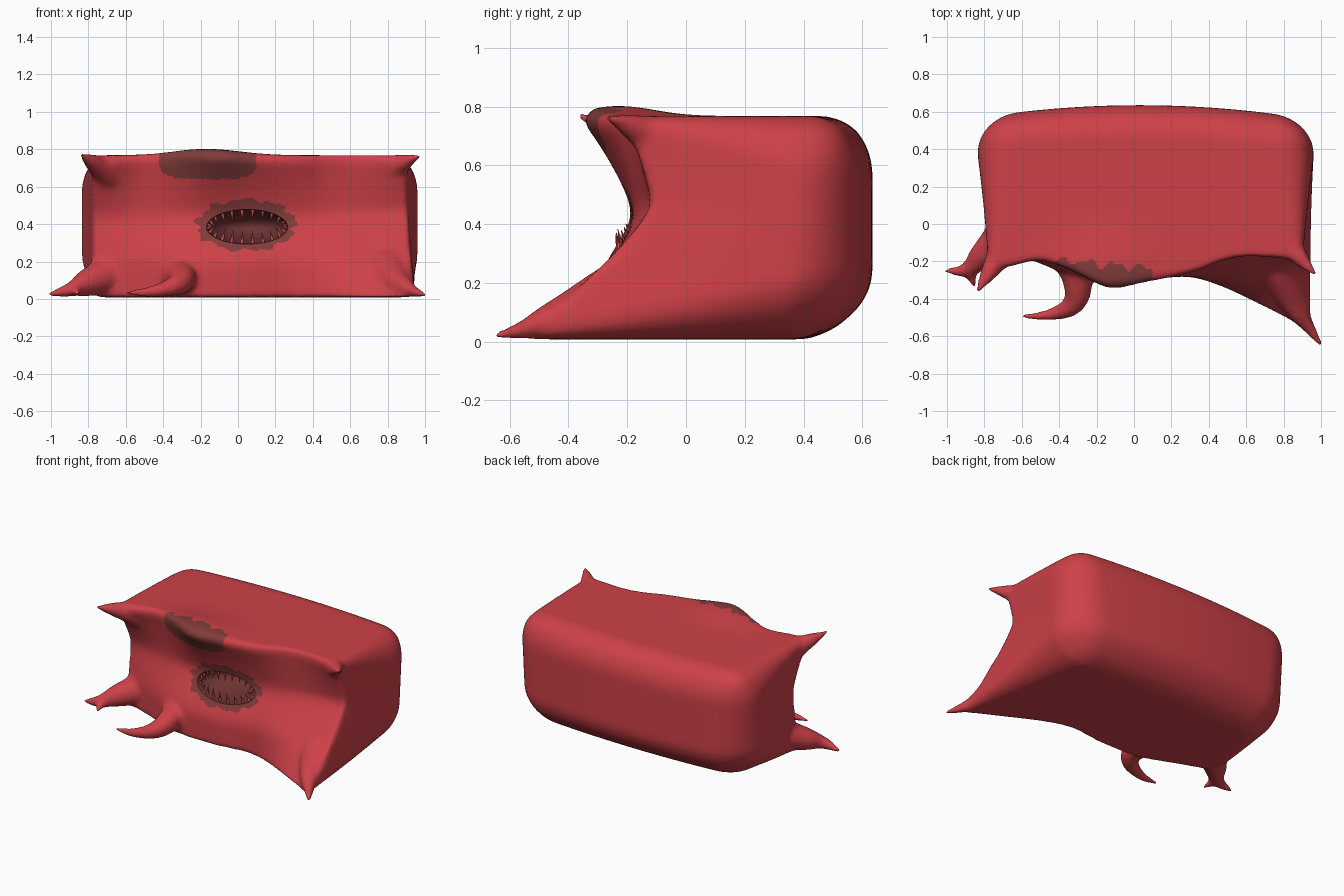
import bpy, bmesh, math, random
from mathutils import Vector

random.seed(4)
cube = bpy.data.objects.get("Cube")
if cube:
    bpy.data.objects.remove(cube)


def material(name, rgb):
    m = bpy.data.materials.new(name)
    m.use_nodes = True
    m.diffuse_color = (*rgb, 1)
    m.node_tree.nodes["Principled BSDF"].inputs["Base Color"].default_value = (*rgb, 1)
    return m


RED = material("flesh red", (0.61, 0.053, 0.065))
BROWN = material("scab brown", (0.22, 0.045, 0.042))
DARK = material("mouth dark red", (0.15, 0.032, 0.032))
TOOTH = material("tooth red", (0.62, 0.08, 0.08))


def add_object(name, mesh):
    ob = bpy.data.objects.new(name, mesh)
    bpy.context.collection.objects.link(ob)
    return ob


def baked(ob):
    """Mesh of an object with its modifiers applied."""
    bpy.context.view_layer.update()
    return bpy.data.meshes.new_from_object(
        ob.evaluated_get(bpy.context.evaluated_depsgraph_get()))


def clamp(v, lo=0.0, hi=1.0):
    return max(lo, min(hi, v))


def along(table, x):
    """Smooth curve through (x, value) pairs."""
    x = clamp(x, table[0][0], table[-1][0])
    last = len(table) - 1
    i = max(k for k in range(last) if table[k][0] <= x)

    def slope(k):
        (a, p), (b, q) = table[max(k - 1, 0)], table[min(k + 1, last)]
        return (q - p) / (b - a)

    (a, p), (b, q) = table[i], table[i + 1]
    w = b - a
    t = (x - a) / w
    blend = t * t * (3 - 2 * t)
    return (p + (q - p) * blend + w * t * (1 - t) ** 2 * slope(i)
            - w * t * t * (1 - t) * slope(i + 1))


# Front rim depth along the upper lip, the hollow and the lower lip
TOP = [(-.85, -.26), (-.72, -.24), (-.55, -.20), (-.38, -.25), (-.15, -.355),
       (.05, -.325), (.35, -.26), (.5, -.2), (.65, -.175), (.93, -.2)]
MID = [(-.8, -.09), (-.3, -.17), (.3, -.17), (.92, -.11)]
LOW = [(-.8, -.12), (-.6, -.19), (-.3, -.29), (.0, -.305), (.35, -.295), (.95, -.59)]


def front(x, z):
    h = clamp(z / 0.77)
    mid = along(MID, x)
    up = clamp((h - 0.54) / 0.42) ** 1.4 * (1 - 0.22 * clamp((h - 0.92) / 0.08) ** 2)
    t = clamp((0.62 - h) / 0.62)
    k = clamp(1.5 * t)
    belly = k * k * (3 - 2 * k)
    side = clamp((x - 0.25) / 0.5)
    low = belly + (t ** 1.25 - belly) * side
    return mid + (along(TOP, x) - mid) * up + (along(LOW, x) - mid) * low


# Body: rounded block whose front is pushed into a hollow
LO, HI = Vector((-.835, -.2, .008)), Vector((.96, .635, .768))
bm = bmesh.new()
bmesh.ops.create_cube(bm, size=1)
bmesh.ops.subdivide_edges(bm, edges=bm.edges[:], cuts=48, use_grid_fill=True)
for v in bm.verts:
    p = Vector([LO[i] + (HI[i] - LO[i]) * (v.co[i] + 0.5) for i in range(3)])
    under = 1 - clamp(p.z / 0.77)
    r = 0.05 + (0.13 + 0.09 * under) * clamp((p.y + 0.15) / 0.6)
    q = Vector((clamp(p.x, LO.x + r, HI.x - r), min(p.y, HI.y - r),
                clamp(p.z, LO.z + r, HI.z - r)))
    d = p - q
    if d.length > r:
        p = q + d.normalized() * r
    s = clamp((0.4 - p.y) / 0.6)
    back = clamp((p.y - 0.1) / 0.53)
    p.y += s * (front(p.x, p.z) + 0.2) - 0.09 * back * abs(p.x - 0.03) ** 2
    p.x -= 0.06 * s * (p.x - 0.06) / 0.9
    p.x += 0.05 * s * under ** 2 * clamp(p.x / 0.9)
    p.z += (0.035 * clamp(p.z / 0.77) ** 4 * math.exp(-((p.x + 0.17) / 0.25) ** 2)
            * math.exp(-((p.y + 0.23) / 0.17) ** 2))
    v.co = p

# Horns and tentacle: tapered curves, each point x, y, z, radius
LIMBS = [
    [(-.66, -.08, .65, .10), (-.77, -.25, .725, .05), (-.84, -.365, .77, .014)],
    [(.76, .0, .64, .12), (.87, -.16, .72, .055), (.97, -.27, .765, .014)],
    [(.80, -.24, .14, .13), (.87, -.45, .075, .066), (.94, -.56, .04, .033),
     (1.005, -.65, .02, .014)],
    [(-.66, -.03, .14, .12), (-.81, -.17, .085, .075), (-.9, -.245, .05, .04),
     (-1.015, -.25, .023, .013)],
    [(-.83, -.18, .07, .05), (-.87, -.27, .045, .03), (-.85, -.34, .025, .013)],
    [(-.33, -.16, .12, .12), (-.30, -.32, .11, .08), (-.32, -.42, .08, .062),
     (-.43, -.48, .045, .036), (-.61, -.495, .03, .012)],
]
for pts in LIMBS:
    cu = bpy.data.curves.new("limb_path", "CURVE")
    cu.dimensions = "3D"
    cu.bevel_depth = 1
    cu.bevel_resolution = 4
    cu.use_fill_caps = True
    sp = cu.splines.new("BEZIER")
    sp.bezier_points.add(len(pts) - 1)
    for bp, (x, y, z, r) in zip(sp.bezier_points, pts):
        bp.co = (x, y, z)
        bp.radius = r
        bp.handle_left_type = bp.handle_right_type = "AUTO"
    ob = add_object("limb_path", cu)
    bm.from_mesh(baked(ob))
    bpy.data.objects.remove(ob)

raw = bpy.data.meshes.new("body_raw")
bm.to_mesh(raw)
bm.free()
body = add_object("body", raw)
rm = body.modifiers.new("fuse", "REMESH")
rm.mode = "VOXEL"
rm.voxel_size = 0.013
sm = body.modifiers.new("soften", "SMOOTH")
sm.factor = 0.5
sm.iterations = 18

# Mouth opening: ellipsoid scooped out of the front
MOUTH, SIZE = Vector((0.05, -0.28, 0.388)), Vector((0.228, 0.28, 0.095))
cm = bpy.data.meshes.new("mouth_cutter")
bm = bmesh.new()
bmesh.ops.create_uvsphere(bm, u_segments=48, v_segments=24, radius=1)
for v in bm.verts:
    v.co = MOUTH + v.co * SIZE
bm.to_mesh(cm)
bm.free()
cutter = add_object("mouth_cutter", cm)
cutter.hide_render = True
cut = body.modifiers.new("mouth", "BOOLEAN")
cut.operation = "DIFFERENCE"
cut.solver = "EXACT"
cut.object = cutter
mesh = baked(body)
body.modifiers.clear()
body.data = mesh
bpy.data.objects.remove(cutter)
mesh.materials.clear()
for m in (RED, BROWN, DARK):
    mesh.materials.append(m)

# Ragged scabs around the mouth and on the upper lip
for f in mesh.polygons:
    x, y, z = f.center
    a = math.atan2((z - .395) / .137, (x - .045) / .265)
    jag = 0.05 * math.sin(9 * a) + 0.04 * math.sin(17 * a + 1)
    ring = math.hypot((x - .045) / .265, (z - .395) / .137) < 1 + jag
    offset = f.center - MOUTH
    hole = sum((offset[i] / SIZE[i]) ** 2 for i in range(3)) < 1.01
    wave = 0.015 * math.sin(45 * x) + 0.01 * math.sin(80 * x)
    lip = (abs((x + .16) / .26) ** 4 + abs((z - .77) / .13) ** 4 < 1
           and y < -0.215 - 0.1 * (x + .16) + wave)
    f.material_index = 0
    if hole:
        f.material_index = 2
    elif lip or (ring and y < 0):
        f.material_index = 1

# Teeth: thin cones leaning in from the mouth edge
tm = bpy.data.meshes.new("teeth")
bm = bmesh.new()
COUNT = 24
for i in range(COUNT):
    a = math.tau * (i + 0.5) / COUNT
    ex, ez = MOUTH.x + 0.22 * math.cos(a), MOUTH.z + 0.09 * math.sin(a)
    base = Vector((ex, front(ex, ez) + 0.025, ez))
    aim = Vector((MOUTH.x + (ex - MOUTH.x) * 0.86, base.y - 0.015, MOUTH.z)) - base
    length = random.uniform(0.055, 0.08)
    made = bmesh.ops.create_cone(bm, cap_ends=True, segments=8, radius1=0.011,
                                 radius2=0.0008, depth=length)["verts"]
    turn = aim.to_track_quat("Z", "Y")
    for v in made:
        v.co = base + turn @ (v.co + Vector((0, 0, length / 2 - 0.008)))
bm.to_mesh(tm)
bm.free()
tm.materials.append(TOOTH)
teeth = add_object("teeth", tm)

# Smooth shading with crisp mouth edges
for ob in (body, teeth):
    bpy.ops.object.select_all(action="DESELECT")
    ob.select_set(True)
    bpy.context.view_layer.objects.active = ob
    bpy.ops.object.shade_smooth_by_angle(angle=math.radians(50))
